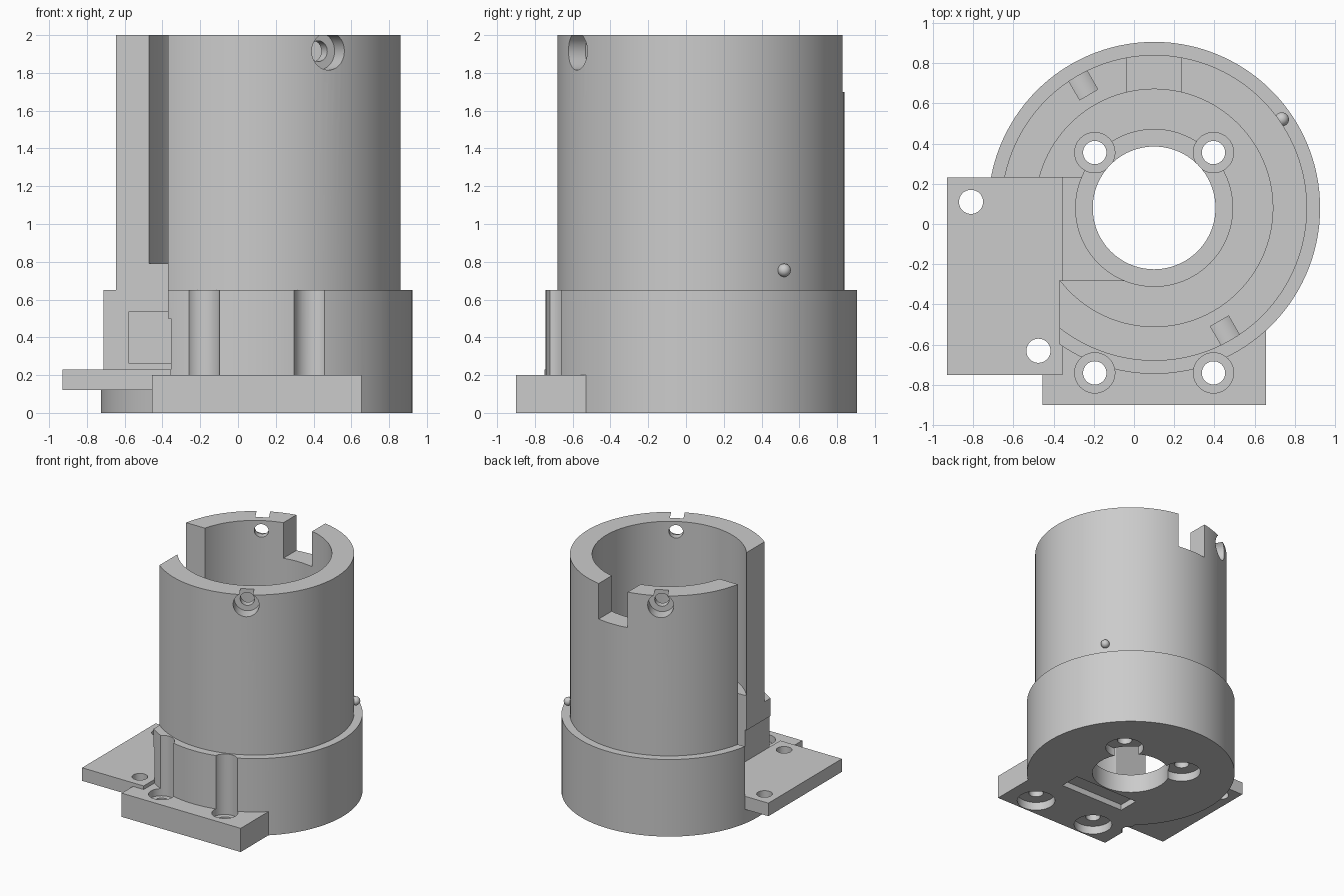
import bpy, bmesh, math
from mathutils import Matrix, Vector

old = bpy.data.objects.get("Cube")
if old:
    bpy.data.objects.remove(old, do_unlink=True)

CX, CY = 0.10, 0.08  # axis of the round housing

grey = bpy.data.materials.new("plain grey")
grey.use_nodes = True
grey.diffuse_color = (0.6, 0.6, 0.6, 1)
grey.node_tree.nodes["Principled BSDF"].inputs["Base Color"].default_value = (0.6, 0.6, 0.6, 1)


def make(name, bm):
    bmesh.ops.recalc_face_normals(bm, faces=bm.faces)
    mesh = bpy.data.meshes.new(name)
    bm.to_mesh(mesh)
    bm.free()
    mesh.materials.append(grey)
    obj = bpy.data.objects.new(name, mesh)
    bpy.context.collection.objects.link(obj)
    return obj


def box(name, x0, x1, y0, y1, z0, z1):
    bm = bmesh.new()
    size = Matrix.Diagonal((x1 - x0, y1 - y0, z1 - z0, 1))
    place = Matrix.Translation(((x0 + x1) / 2, (y0 + y1) / 2, (z0 + z1) / 2))
    bmesh.ops.create_cube(bm, size=1, matrix=place @ size)
    return make(name, bm)


def rod(name, start, end, radius):
    a, b = Vector(start), Vector(end)
    bm = bmesh.new()
    turn = (b - a).to_track_quat('Z', 'Y').to_matrix().to_4x4()
    bmesh.ops.create_cone(bm, cap_ends=True, segments=40, radius1=radius, radius2=radius,
                          depth=(b - a).length, matrix=Matrix.Translation((a + b) / 2) @ turn)
    return make(name, bm)


def combine(target, tool, operation='DIFFERENCE', keep=False):
    mod = target.modifiers.new("combine", 'BOOLEAN')
    mod.operation, mod.solver, mod.object = operation, 'EXACT', tool
    bpy.context.view_layer.update()
    graph = bpy.context.evaluated_depsgraph_get()
    mesh = bpy.data.meshes.new_from_object(target.evaluated_get(graph))
    target.modifiers.clear()
    target.data = mesh
    if not keep:
        bpy.data.objects.remove(tool, do_unlink=True)


def upright(x, y, z0, z1, radius):
    return rod("cutter", (x, y, z0), (x, y, z1), radius)


# Stepped tubular housing, turned from its half section
profile = [(0.305, 0), (0.825, 0), (0.825, 0.65), (0.76, 0.65), (0.76, 2), (0.59, 2),
           (0.59, 0.79), (0.39, 0.79), (0.39, 0.16), (0.305, 0.16)]
bm = bmesh.new()
ring = [bm.verts.new((CX + r, CY, z)) for r, z in profile]
edges = [bm.edges.new((ring[i - 1], ring[i])) for i in range(len(ring))]
bmesh.ops.spin(bm, geom=ring + edges, cent=(CX, CY, 0), axis=(0, 0, 1),
               angle=math.tau, steps=120, use_merge=True)
bmesh.ops.remove_doubles(bm, verts=bm.verts, dist=0.0005)
housing = make("housing", bm)

# Open side corner, cable channel, wall pocket and rear rim notch
combine(housing, box("cutter", -1.2, -0.37, -1.2, 0.23, 0.12, 2.2))
combine(housing, box("cutter", -1.2, -0.355, -1.2, 0.229, 0.2, 0.5))
combine(housing, box("cutter", -0.6, -0.05, -0.28, 0.23, 0.2, 0.9))
combine(housing, box("cutter", -0.58, -0.3, 0.2, 0.28, 0.265, 0.535))
combine(housing, box("cutter", -0.035, 0.235, 0.5, 1.0, 1.7, 2.2))

# Front foot joined to the housing
combine(housing, box("foot", -0.455, 0.655, -0.90, -0.42, 0, 0.2), 'UNION')

# Four mounting holes, recessed above and below
for x in (-0.195, 0.395):
    for y in (-0.74, 0.355):
        combine(housing, upright(x, y, 0.14, 0.85, 0.10))
        combine(housing, upright(x, y, -0.1, 0.07, 0.15))
        combine(housing, upright(x, y, -0.1, 0.3, 0.058))

# Shallow slot in the underside
combine(housing, box("cutter", -0.22, 0.39, -0.42, -0.24, -0.1, 0.05))

# Two opposite screw holes near the rim, counterbored from outside
for angle in (-60, 120):
    d = Vector((math.cos(math.radians(angle)), math.sin(math.radians(angle)), 0))
    c = Vector((CX, CY, 1.915))
    combine(housing, rod("cutter", c + d * 0.65, c + d * 0.9, 0.10))
    combine(housing, rod("cutter", c + d * 0.5, c + d * 0.7, 0.055))

# Side plate with two fixing holes
side_plate = box("side_plate", -0.93, -0.355, -0.75, 0.23, 0.12, 0.23)
for x, y in ((-0.81, 0.11), (-0.475, -0.63)):
    hole = upright(x, y, -0.1, 0.4, 0.06)
    combine(side_plate, hole, keep=True)
    combine(housing, hole)

# Small round index bump
bm = bmesh.new()
bmesh.ops.create_uvsphere(bm, u_segments=24, v_segments=12, radius=0.035,
                          matrix=Matrix.Translation((0.735, 0.52, 0.755)))
bump = make("index_bump", bm)

# Smooth curved walls, crisp edges
bpy.ops.object.select_all(action='DESELECT')
for obj in (housing, side_plate, bump):
    obj.select_set(True)
bpy.context.view_layer.objects.active = housing
bpy.ops.object.shade_smooth_by_angle(angle=math.radians(30))
